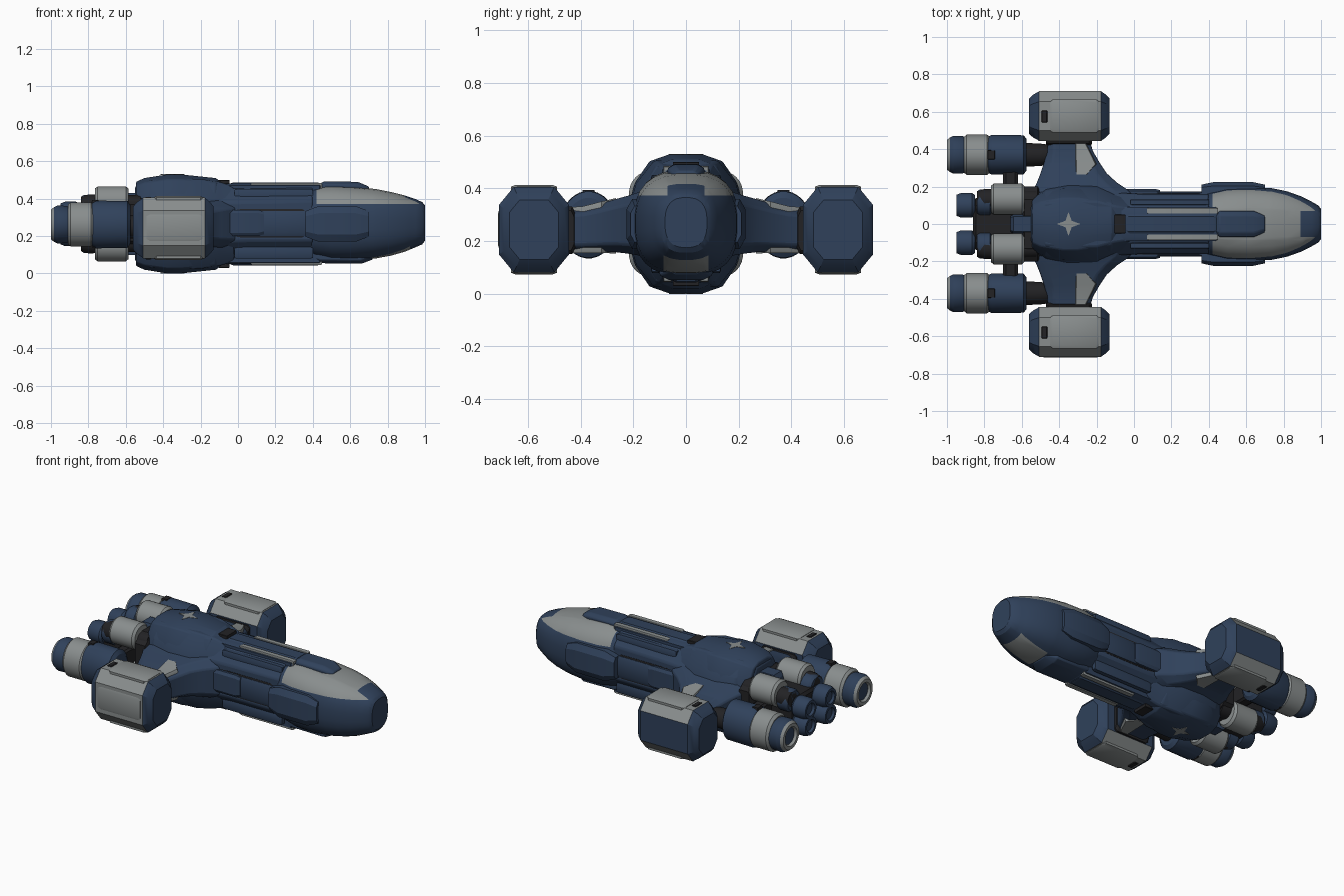
import bpy, bmesh, math

if "Cube" in bpy.data.objects:
    bpy.data.objects.remove(bpy.data.objects["Cube"])

ZC = 0.265  # mid height of the hull


def mat(name, rgb):
    m = bpy.data.materials.new(name)
    m.diffuse_color = (*rgb, 1)
    m.use_nodes = True
    m.node_tree.nodes["Principled BSDF"].inputs["Base Color"].default_value = m.diffuse_color
    return m


BLUE = mat("navy_blue", (0.029, 0.053, 0.104))
GREY = mat("light_grey", (0.25, 0.27, 0.27))
DARK = mat("charcoal", (0.016, 0.016, 0.018))


def octo(c=0.3):
    k = 1 - c
    return [(1, -k), (1, k), (k, 1), (-k, 1), (-1, k), (-1, -k), (-k, -1), (k, -1)]


def rounded(n=24, p=2.0):
    pts = []
    for i in range(n):
        a = 2 * math.pi * (i + 0.5) / n
        c, s = math.cos(a), math.sin(a)
        pts.append((math.copysign(abs(c) ** (2 / p), c), math.copysign(abs(s) ** (2 / p), s)))
    return pts


def loft(name, profile, stations, mats, rule=None, axis="x", bevel=0.0, cuts=()):
    """Skin a profile through stations (s, offset, z, half_width, half_height)."""
    bm = bmesh.new()
    rings = []
    for s, o, z, w, h in stations:
        ring = []
        for u, v in profile:
            co = (s, o + u * w, z + v * h) if axis == "x" else (o + u * w, s, z + v * h)
            ring.append(bm.verts.new(co))
        rings.append(ring)
    n = len(profile)
    for a, b in zip(rings, rings[1:]):
        for i in range(n):
            j = (i + 1) % n
            bm.faces.new((a[i], a[j], b[j], b[i]))
    bm.faces.new(rings[0])
    bm.faces.new(rings[-1])
    for co, no in cuts:  # paint lines
        bmesh.ops.bisect_plane(bm, geom=bm.verts[:] + bm.edges[:] + bm.faces[:], plane_co=co, plane_no=no)
    bmesh.ops.recalc_face_normals(bm, faces=bm.faces[:])
    for f in bm.faces:
        f.smooth = True
        if rule:
            f.material_index = rule(f.calc_center_median(), f.normal)
    me = bpy.data.meshes.new(name)
    bm.to_mesh(me)
    bm.free()
    for m in mats:
        me.materials.append(m)
    me.set_sharp_from_angle(angle=math.radians(28))
    ob = bpy.data.objects.new(name, me)
    bpy.context.collection.objects.link(ob)
    if bevel:
        b = ob.modifiers.new("soft_edges", "BEVEL")
        b.width, b.segments, b.limit_method = bevel, 2, "ANGLE"
    return ob


def block(name, x0, x1, y0, y1, z0, z1, m, c=0.2, end=0.015, shrink=0.85):
    """Chamfered block along x with slightly drawn-in ends."""
    y, z, w, h = (y0 + y1) / 2, (z0 + z1) / 2, abs(y1 - y0) / 2, (z1 - z0) / 2
    k = shrink
    return loft(name, octo(c), [(x0, y, z, w * k, h * k), (x0 + end, y, z, w, h),
                                (x1 - end, y, z, w, h), (x1, y, z, w * k, h * k)], [m])


def tube(name, pts, y, z, mats, rule=None, tall=1.0):
    return loft(name, rounded(28), [(x, y, z, r, r * tall) for x, r in pts], mats, rule)


def span(x, w, zb, zt):
    return (x, 0, (zb + zt) / 2, w, (zt - zb) / 2)


# Head: rounded loft, grey upper shell, blue nose notch and lower half, grey chin
def head_rule(c, n):
    if n.x > 0.95:
        return 0
    if c.z > 0.372 and c.x > 0.42:
        return 0 if c.x > 0.89 and abs(c.y) < 0.07 else 1
    return 1 if c.z < 0.2 and n.z < -0.3 and 0.72 < c.x < 0.92 and abs(c.y) < 0.085 else 0


loft("head", rounded(28, 2.6), [
    span(0.34, 0.15, 0.11, 0.45), span(0.42, 0.175, 0.085, 0.465), span(0.50, 0.195, 0.07, 0.47),
    span(0.62, 0.20, 0.067, 0.465), span(0.74, 0.192, 0.08, 0.452), span(0.82, 0.175, 0.095, 0.436),
    span(0.89, 0.15, 0.115, 0.418), span(0.95, 0.12, 0.14, 0.398), span(0.985, 0.10, 0.155, 0.382),
    span(1.0, 0.08, 0.175, 0.365)], [BLUE, GREY], head_rule,
    cuts=[((0, 0, 0.372), (0, 0, 1)), ((0, 0.07, 0), (0, 1, 0)), ((0, -0.07, 0), (0, 1, 0)),
          ((0, 0.085, 0), (0, 1, 0)), ((0, -0.085, 0), (0, 1, 0)),
          ((0.72, 0, 0), (1, 0, 0)), ((0.92, 0, 0), (1, 0, 0))])

# Raised blocks on the head: roof and belly
loft("cockpit_roof", octo(0.35), [span(0.43, 0.05, 0.40, 0.475), span(0.46, 0.07, 0.40, 0.492),
     span(0.64, 0.07, 0.40, 0.49), span(0.70, 0.045, 0.40, 0.465)], [BLUE], bevel=0.006)
loft("head_belly", octo(0.35), [span(0.38, 0.08, 0.075, 0.15), span(0.44, 0.10, 0.055, 0.15),
     span(0.66, 0.10, 0.052, 0.15), span(0.72, 0.06, 0.075, 0.15)], [BLUE], bevel=0.006)

# Neck: chamfered beam
loft("neck", octo(0.42), [span(-0.15, 0.17, 0.09, 0.455), span(0.05, 0.16, 0.10, 0.455),
     span(0.40, 0.16, 0.10, 0.46)], [BLUE], bevel=0.01)


# Hub: faceted drum with a domed deck above and below
def mirrored(quad):
    half = quad + [(-u, v) for u, v in reversed(quad)]
    return half + [(-u, -v) for u, v in half]


loft("hub", mirrored([(1, 0.2), (0.86, 0.64), (0.55, 1)]), [(x, 0, ZC, w, h) for x, w, h in [
    (-0.55, 0.13, 0.20), (-0.47, 0.205, 0.235), (-0.35, 0.225, 0.245), (-0.20, 0.22, 0.24),
    (-0.10, 0.175, 0.225), (-0.02, 0.155, 0.20)]], [BLUE], bevel=0.008)
loft("hub_deck", mirrored([(1, 0.2), (0.9, 0.62), (0.66, 0.90), (0.3, 1)]),
     [(x, 0, ZC, w, h) for x, w, h in [
         (-0.545, 0.15, 0.225), (-0.50, 0.18, 0.245), (-0.38, 0.21, 0.264), (-0.30, 0.21, 0.264),
         (-0.12, 0.17, 0.245), (-0.09, 0.14, 0.225)]], [BLUE], bevel=0.006)

# Details repeated on roof (+1) and belly (-1)
for v, label in ((1, "upper"), (-1, "lower")):
    def zr(a, b):
        return sorted((ZC + v * a, ZC + v * b))
    block(label + "_spine", -0.12, 0.45, -0.092, 0.092, *zr(0.14, 0.215), BLUE, 0.25)
    block(label + "_spine_ridge", -0.04, 0.44, -0.05, 0.05, *zr(0.15, 0.222), BLUE, 0.2)
    block(label + "_hatch", -0.105, -0.045, -0.05, 0.05, *zr(0.16, 0.235), DARK, 0.05, 0.005, 0.97)
    for s in (-1, 1):
        block(label + "_spine_stripe", 0.07, 0.45, s * 0.055, s * 0.086, *zr(0.17, 0.220), GREY, 0.1, 0.01)
        block(label + "_neck_ledge", -0.02, 0.40, s * 0.10, s * 0.132, *zr(0.12, 0.186), BLUE, 0.2)

    # Four-pointed deck marking, a thin plate
    bm = bmesh.new()
    ring = []
    for i in range(8):
        r = 0.064 if i % 2 == 0 else 0.024
        a = i * math.pi / 4
        ring.append(bm.verts.new((-0.35 + r * math.cos(a), r * math.sin(a), ZC + v * 0.261)))
    face = bm.faces.new(ring)
    for p in bmesh.ops.extrude_face_region(bm, geom=[face])["geom"]:
        if isinstance(p, bmesh.types.BMVert):
            p.co.z += v * 0.005
    bmesh.ops.recalc_face_normals(bm, faces=bm.faces[:])
    me = bpy.data.meshes.new(label + "_deck_star")
    bm.to_mesh(me)
    bm.free()
    me.materials.append(GREY)
    bpy.context.collection.objects.link(bpy.data.objects.new(label + "_deck_star", me))

# Engine core between the barrels
block("engine_core", -0.86, -0.48, -0.14, 0.14, 0.16, 0.37, DARK, 0.3)
block("engine_frame", -0.60, -0.50, -0.20, 0.20, 0.12, 0.42, DARK, 0.35)
block("engine_strut", -0.70, -0.62, -0.36, 0.36, 0.21, 0.32, DARK, 0.2)
block("engine_keel", -0.66, -0.52, -0.05, 0.05, 0.10, 0.43, BLUE, 0.2)

# Parts on both sides
for s, side in ((1, "left"), (-1, "right")):
    block(side + "_cheek", 0.36, 0.70, s * 0.12, s * 0.225, 0.17, 0.36, BLUE, 0.4, 0.07, 0.72)
    block(side + "_neck_rail", 0.10, 0.42, s * 0.12, s * 0.175, 0.20, 0.335, BLUE, 0.3)
    block(side + "_neck_box", -0.17, 0.14, s * 0.10, s * 0.188, 0.20, 0.34, BLUE, 0.25, 0.03)
    block(side + "_neck_seam", -0.05, 0.36, s * 0.12, s * 0.164, 0.193, 0.344, DARK, 0.1)

    # Wing arm sweeping out to the pod, with a grey leading-edge cuff
    wing = [(0.12, -0.55, 0.02, 0.265, 0.135), (0.18, -0.54, -0.03, 0.265, 0.12),
            (0.22, -0.52, -0.09, 0.262, 0.11), (0.27, -0.50, -0.145, 0.258, 0.10),
            (0.33, -0.48, -0.185, 0.25, 0.09), (0.39, -0.465, -0.22, 0.243, 0.083),
            (0.46, -0.46, -0.24, 0.24, 0.08)]
    loft(side + "_wing", octo(0.3), [(s * y, (a + b) / 2, z, (b - a) / 2, h) for y, a, b, z, h in wing],
         [BLUE], axis="y", bevel=0.008)
    cuff = [(0.265, -0.31, -0.25, 0.258, 0.105), (0.32, -0.315, -0.20, 0.252, 0.098),
            (0.39, -0.315, -0.235, 0.243, 0.089), (0.44, -0.315, -0.262, 0.241, 0.087)]
    loft(side + "_wing_panel", octo(0.12),
         [(s * y, (a + b) / 2, z, (b - a) / 2, h) for y, a, b, z, h in cuff], [GREY], axis="y")
    block(side + "_pod_mount", -0.47, -0.225, s * 0.42, s * 0.50, 0.15, 0.33, DARK, 0.3)

    # Pod: faceted body, grey top and bottom shells (outer side too on the right)
    def pod_rule(c, n):
        if not -0.512 < c.x < -0.172 or abs(n.x) > 0.5:
            return 0
        return 1 if abs(n.z) > 0.4 or (s < 0 and n.y < -0.8) else 0

    py, pz = s * 0.577, 0.243
    loft(side + "_pod", octo(0.42), [(x, py, pz, 0.133 * k, 0.162 * k) for x, k in [
        (-0.562, 0.70), (-0.54, 0.86), (-0.515, 0.96), (-0.508, 1), (-0.176, 1), (-0.169, 0.96),
        (-0.15, 0.86), (-0.13, 0.70)]], [BLUE, GREY], pod_rule)
    for v, label in ((1, "top"), (-1, "bottom")):
        z = sorted((pz + v * 0.10, pz + v * 0.170))
        block(f"{side}_pod_{label}_panel", -0.45, -0.185, py - 0.088, py + 0.088, *z, GREY, 0.2)
        z = sorted((pz + v * 0.12, pz + v * 0.167))
        block(f"{side}_pod_{label}_vent", -0.495, -0.463, py - 0.035, py + 0.03, *z, DARK, 0.1, 0.004)
    if s < 0:
        block("right_pod_side_panel", -0.49, -0.19, -0.714, -0.66, 0.17, 0.32, GREY, 0.2, 0.02, 0.92)

    # Outer engine: joint, barrel, collar, nozzle with a recessed mouth
    ey, ez = s * 0.37, 0.262
    tube(side + "_engine_joint", [(-0.43, 0.04), (-0.46, 0.055), (-0.50, 0.06), (-0.60, 0.065)], ey, 0.25, [DARK])
    tube(side + "_engine_barrel", [(-0.575, 0.085), (-0.59, 0.105), (-0.76, 0.107), (-0.78, 0.098)],
         ey, ez, [BLUE], tall=1.2)
    block(side + "_engine_latch", -0.785, -0.74, ey - 0.025, ey + 0.025, 0.14, 0.393, DARK, 0.1, 0.005)
    tube(side + "_engine_collar", [(-0.775, 0.10), (-0.785, 0.108), (-0.895, 0.108), (-0.91, 0.095)],
         ey, ez, [GREY], tall=1.1)
    tube(side + "_engine_nozzle", [(-0.90, 0.092), (-0.915, 0.10), (-0.965, 0.102), (-0.985, 0.092),
         (-1.0, 0.08), (-1.0, 0.06), (-0.985, 0.052)], ey, ez, [BLUE, GREY],
         lambda c, n: 1 if c.x < -0.986 else 0)

    # Inner engines: stacked barrels and nozzles
    for v, label in ((1, "upper"), (-1, "lower")):
        name = f"{side}_{label}_inner"
        tube(name + "_barrel", [(-0.585, 0.07), (-0.60, 0.083), (-0.75, 0.083), (-0.765, 0.072)],
             s * 0.133, ZC + v * 0.118, [GREY])
        tube(name + "_pipe", [(-0.52, 0.05), (-0.80, 0.058), (-0.84, 0.045)], s * 0.13, ZC + v * 0.10, [DARK])
        tube(name + "_sleeve", [(-0.76, 0.055), (-0.77, 0.070), (-0.825, 0.070), (-0.84, 0.06)],
             s * 0.115, ZC + v * 0.085, [BLUE])
        tube(name + "_nozzle", [(-0.85, 0.055), (-0.865, 0.066), (-0.925, 0.066), (-0.95, 0.056),
             (-0.95, 0.04), (-0.935, 0.034)], s * 0.10, ZC + v * 0.053, [BLUE])
